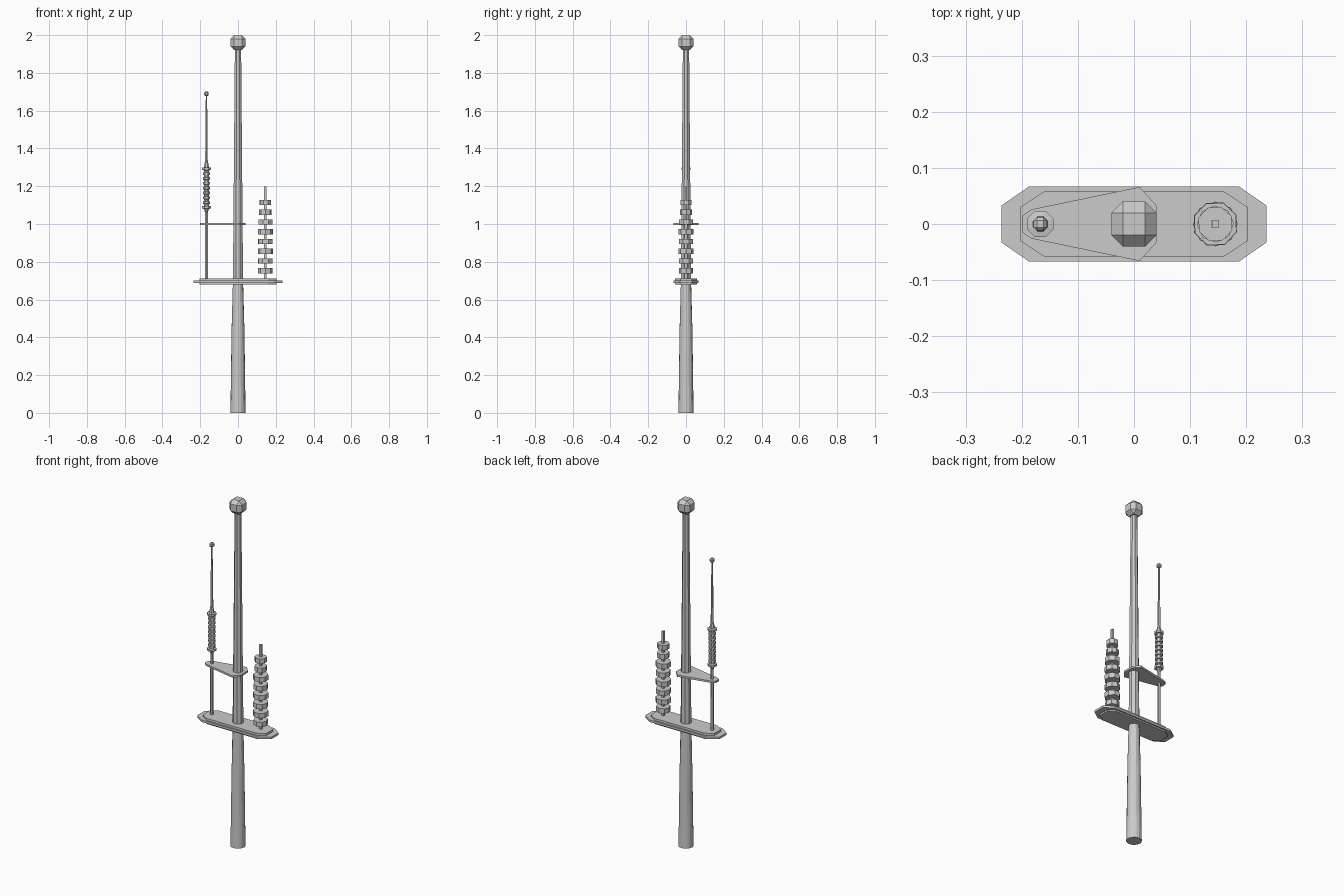
import bpy, bmesh
from math import cos, sin, pi

if "Cube" in bpy.data.objects:
    bpy.data.objects.remove(bpy.data.objects["Cube"])


def make(name, bm):
    bmesh.ops.recalc_face_normals(bm, faces=bm.faces)
    me = bpy.data.meshes.new(name)
    bm.to_mesh(me)
    bm.free()
    ob = bpy.data.objects.new(name, me)
    bpy.context.collection.objects.link(ob)
    return ob


def loft(name, rings):
    """Skin a stack of equal-length point rings and cap both ends."""
    bm = bmesh.new()
    rows = [[bm.verts.new(p) for p in r] for r in rings]
    n = len(rows[0])
    for a, b in zip(rows, rows[1:]):
        for i in range(n):
            j = (i + 1) % n
            bm.faces.new((a[i], a[j], b[j], b[i]))
    bm.faces.new(rows[0][::-1])
    bm.faces.new(rows[-1])
    return make(name, bm)


def ring(r, z, n=8, x=0, rot=None):
    rot = pi / n if rot is None else rot
    return [(x + r * cos(rot + 2 * pi * i / n), r * sin(rot + 2 * pi * i / n), z) for i in range(n)]


def turned(name, profile, n=8, x=0, rot=None):
    return loft(name, [ring(r, z, n, x, rot) for r, z in profile])


def plate(name, half, z0, z1):
    """Flat plate from an outline mirrored across y = 0."""
    out = half + [(x, -y) for x, y in reversed(half)]
    return loft(name, [[(x, y, z) for x, y in out] for z in (z0, z1)])


def ball(name, x, z, r):
    bm = bmesh.new()
    bmesh.ops.create_cube(bm, size=2 * r)
    bmesh.ops.bevel(bm, geom=bm.edges[:], offset=r * 0.5, segments=1, affect='EDGES')
    bmesh.ops.translate(bm, verts=bm.verts, vec=(x, 0, z))
    return make(name, bm)


def octagon(r, z):
    c = ring(r, z)
    pts = []
    for a, b in zip(c, c[1:] + c[:1]):
        pts += [a, ((a[0] + b[0]) / 2, (a[1] + b[1]) / 2, z)]
    return pts


# Main pole: round foot turning into an octagonal mast
foot = [ring(0.04, 0, 16, rot=pi / 8), ring(0.034, 0.44, 16, rot=pi / 8)]
pole = loft("main_mast", foot + [octagon(0.029, 0.7), octagon(0.018, 1.925)])
ball("mast_tip", 0, 1.96, 0.04)

# Stepped base platform
plate("platform_core", [(-0.203, 0.03), (-0.16, 0.058), (0.16, 0.058), (0.203, 0.03)], 0.68, 0.712)
plate("platform_rim", [(-0.236, 0.033), (-0.187, 0.067), (0.187, 0.067), (0.236, 0.033)], 0.688, 0.7)

# Upper bracket holding the thin antenna
plate("upper_bracket", [(-0.2, 0.014), (-0.183, 0.026), (0.01, 0.066), (0.04, 0.033)], 0.995, 1.006)

# Thin antenna with ribbed coil
AX = -0.167
turned("thin_antenna_rod", [(0.009, 0.705), (0.008, 1.07), (0.008, 1.33), (0.004, 1.685)], 6, AX)
ball("thin_antenna_tip", AX, 1.69, 0.012)
coil = [(0.008, 1.062), (0.014, 1.08)]
for i in range(9):
    z = 1.08 + i * 0.0255
    r = 0.025 if i in (0, 8) else 0.021
    coil += [(0.014, z), (r, z + 0.002), (r, z + 0.014), (0.014, z + 0.016)]
turned("thin_antenna_coil", coil[:1] + coil[2:] + [(0.014, 1.305), (0.008, 1.333)], 8, AX)

# Stacked-disc antenna
DX = 0.145
turned("disc_antenna_rod", [(0.01, 0.705), (0.009, 1.198)], 4, DX)
for i, r in enumerate((0.038, 0.041, 0.04, 0.041, 0.039, 0.04, 0.033, 0.032)):
    z = 0.752 + i * 0.0517
    turned("antenna_disc", [(r, z - 0.014), (r, z + 0.014)], 8, DX, rot=i * 0.4)
